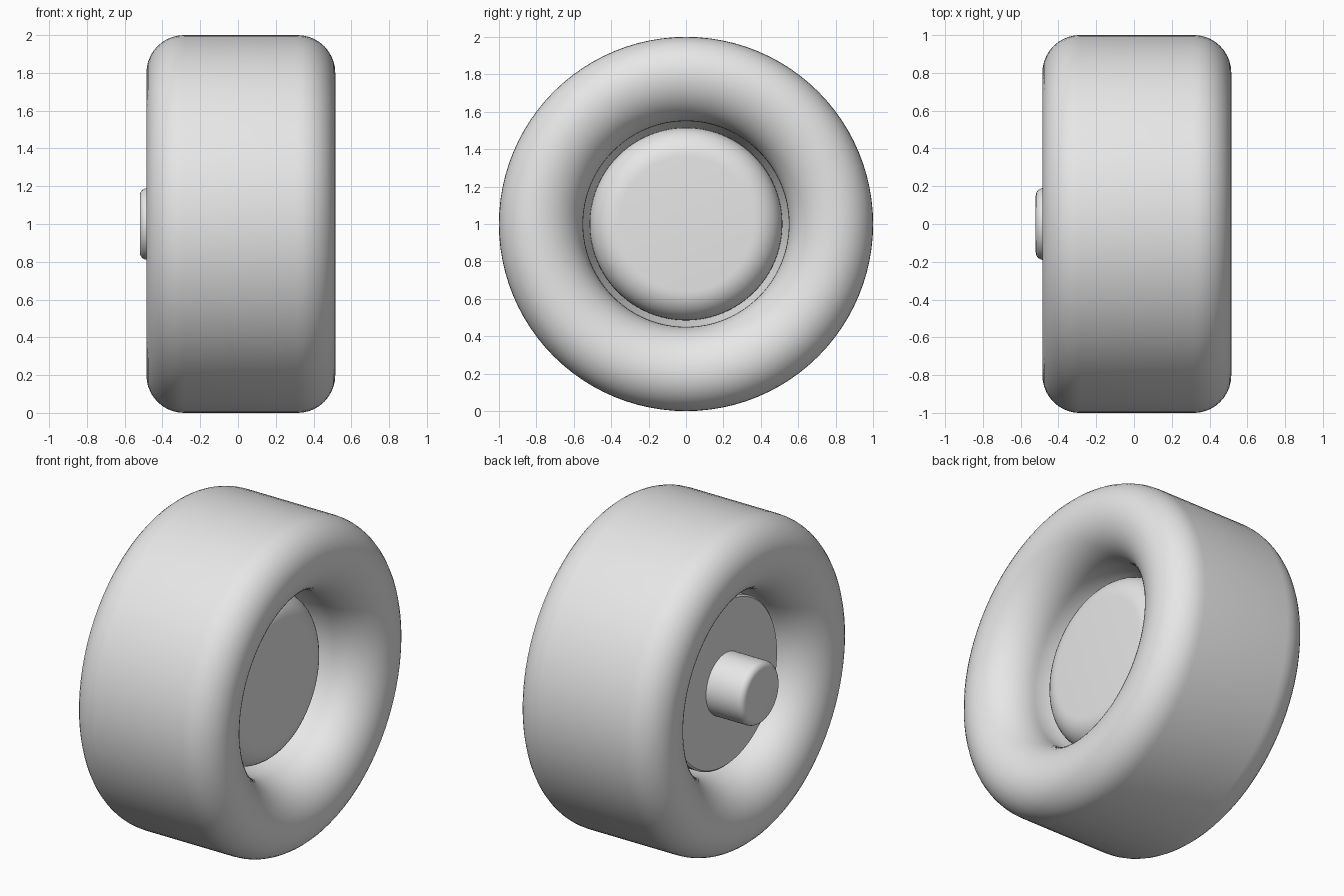
import bpy, bmesh, math

if "Cube" in bpy.data.objects:
    bpy.data.objects.remove(bpy.data.objects["Cube"])

SEG = 96
MID = 0.015   # x of the tyre's mid plane

grey = bpy.data.materials.new("light grey")
grey.diffuse_color = (0.8, 0.8, 0.8, 1)
grey.use_nodes = True
grey.node_tree.nodes["Principled BSDF"].inputs["Base Color"].default_value = grey.diffuse_color


def arc(cx, cr, rad, a0, a1, n=10):
    """Points (x, radius) on a rounded corner."""
    pts = []
    for i in range(n + 1):
        a = math.radians(a0 + (a1 - a0) * i / n)
        pts.append((cx + rad * math.cos(a), cr + rad * math.sin(a)))
    return pts


def lathe(name, profile, closed=False):
    """Spin an (x, radius) profile round the wheel axle at z = 1."""
    bm = bmesh.new()
    rings = []
    for x, r in profile:
        if r < 1e-5:
            rings.append([bm.verts.new((x, 0, 1))] * SEG)
        else:
            rings.append([bm.verts.new((x, r * math.cos(2 * math.pi * i / SEG),
                                        1 + r * math.sin(2 * math.pi * i / SEG)))
                          for i in range(SEG)])
    pairs = list(zip(rings, rings[1:]))
    if closed:
        pairs.append((rings[-1], rings[0]))
    for a, b in pairs:
        for i in range(SEG):
            j = (i + 1) % SEG
            bm.faces.new(list(dict.fromkeys((a[i], a[j], b[j], b[i]))))
    bmesh.ops.recalc_face_normals(bm, faces=bm.faces[:])
    me = bpy.data.meshes.new(name)
    bm.to_mesh(me)
    bm.free()
    me.materials.append(grey)
    ob = bpy.data.objects.new(name, me)
    bpy.context.collection.objects.link(ob)
    bpy.ops.object.select_all(action='DESELECT')
    ob.select_set(True)
    bpy.context.view_layer.objects.active = ob
    bpy.ops.object.shade_smooth_by_angle(angle=math.radians(35))
    return ob


# tyre: rounded tread shoulders, bulging side walls, narrow waist on the hub
half = arc(0.30, 0.80, 0.20, 90, 0) + arc(0.25, 0.80, 0.25, 0, -90, 14)[1:]
half += [(0.12, 0.545), (0.07, 0.51)]
tyre = [(MID + x, r) for x, r in half]
tyre += [(MID - x, r) for x, r in reversed(half)]
lathe("tyre", tyre, closed=True)

# hub: flat inner side, generously rounded outer cap
hub = [(-0.27, 0), (-0.27, 0.505), (-0.26, 0.515)]
hub += arc(0.115, 0.36, 0.155, 90, 0) + [(0.27, 0)]
lathe("hub", hub)

# axle stub with softened end
axle = [(-0.25, 0), (-0.25, 0.19)] + arc(-0.48, 0.15, 0.04, 90, 180, 6) + [(-0.52, 0)]
lathe("axle_stub", axle)
